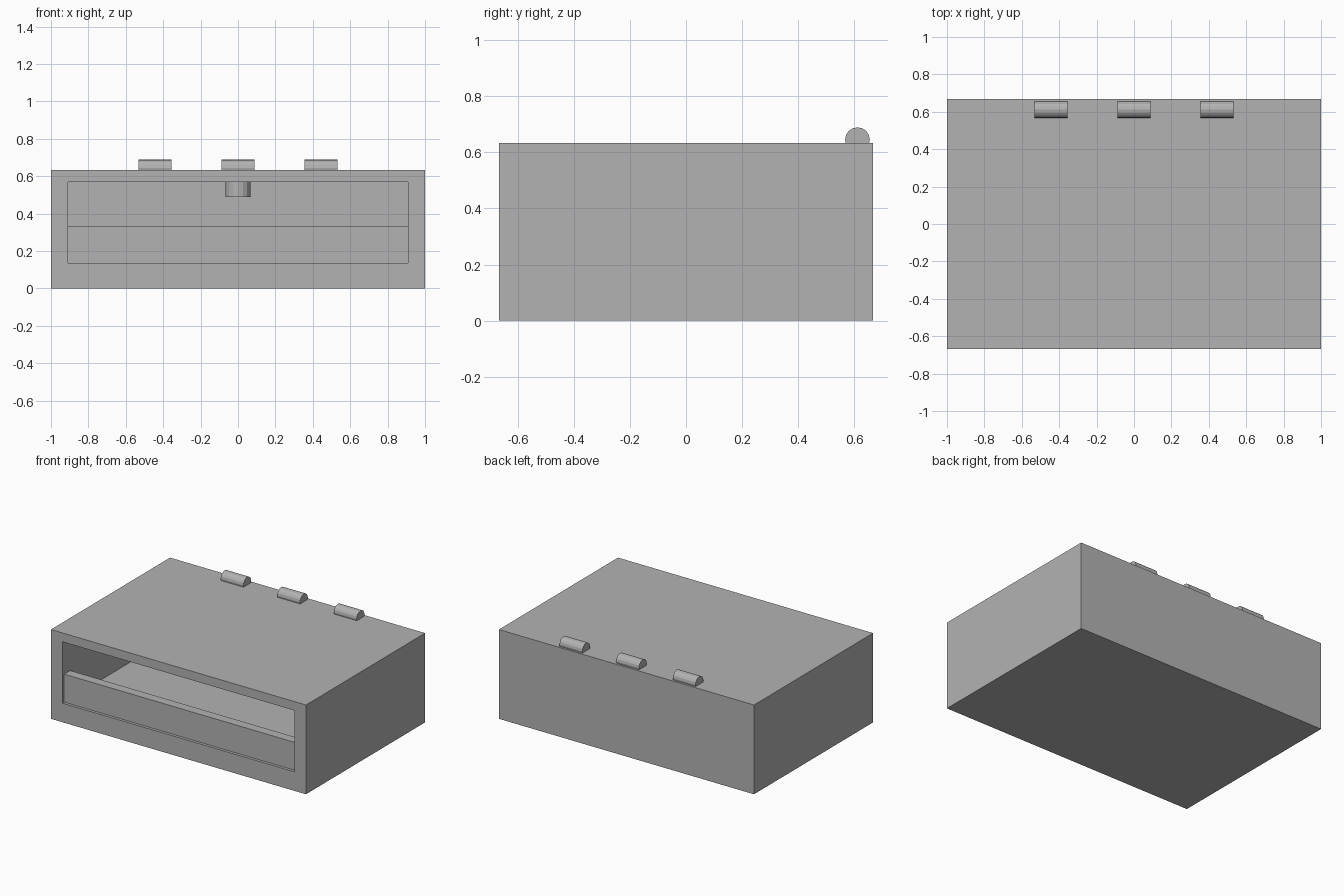
import bpy, bmesh, math

if "Cube" in bpy.data.objects:
    bpy.data.objects.remove(bpy.data.objects["Cube"])

grey = bpy.data.materials.new("plain grey")
grey.diffuse_color = (0.45, 0.45, 0.45, 1)
grey.use_nodes = True
grey.node_tree.nodes["Principled BSDF"].inputs["Base Color"].default_value = grey.diffuse_color


def make_object(name, bm):
    bmesh.ops.recalc_face_normals(bm, faces=bm.faces)
    mesh = bpy.data.meshes.new(name)
    bm.to_mesh(mesh)
    bm.free()
    mesh.materials.append(grey)
    obj = bpy.data.objects.new(name, mesh)
    bpy.context.collection.objects.link(obj)
    return obj


def box(lo, hi):
    bm = bmesh.new()
    bmesh.ops.create_cube(bm, size=1)
    for v in bm.verts:
        v.co = [lo[i] if v.co[i] < 0 else hi[i] for i in range(3)]
    return bm


def cylinder(name, radius, depth, location, rotation=(0, 0, 0)):
    bm = bmesh.new()
    bmesh.ops.create_cone(bm, cap_ends=True, segments=16, radius1=radius,
                          radius2=radius, depth=depth)
    obj = make_object(name, bm)
    obj.location = location
    obj.rotation_euler = rotation
    return obj


W, D, H = 1.0, 0.667, 0.633             # half width, half depth, height
OPEN_X, OPEN_LO, OPEN_HI = 0.91, 0.135, 0.57

# Case: a solid block with a deep rectangular compartment sunk into the front
bm = box((-W, -D, 0), (W, D, H))
front = min(bm.faces, key=lambda f: f.calc_center_median().y)
bmesh.ops.inset_individual(bm, faces=[front], thickness=0.1)
for v in front.verts:
    v.co.x = math.copysign(OPEN_X, v.co.x)
    v.co.z = OPEN_LO if v.co.z < H / 2 else OPEN_HI
pocket = bmesh.ops.extrude_discrete_faces(bm, faces=[front])["faces"][0]
for v in pocket.verts:
    v.co.y = D - 0.09
make_object("case", bm)

# Low panel closing the lower part of the opening, set slightly back
make_object("front_panel", box((-OPEN_X, -D + 0.02, OPEN_LO),
                               (OPEN_X, -D + 0.087, 0.333)))

# Short post hanging from the compartment ceiling
cylinder("ceiling_post", 0.067, 0.08, (0, 0, OPEN_HI - 0.04))

# Three hinge barrels along the rear top edge
for i in (-1, 0, 1):
    cylinder("hinge_barrel", 0.044, 0.178, (i * 0.444, 0.611, 0.645),
             (0, math.pi / 2, 0))
